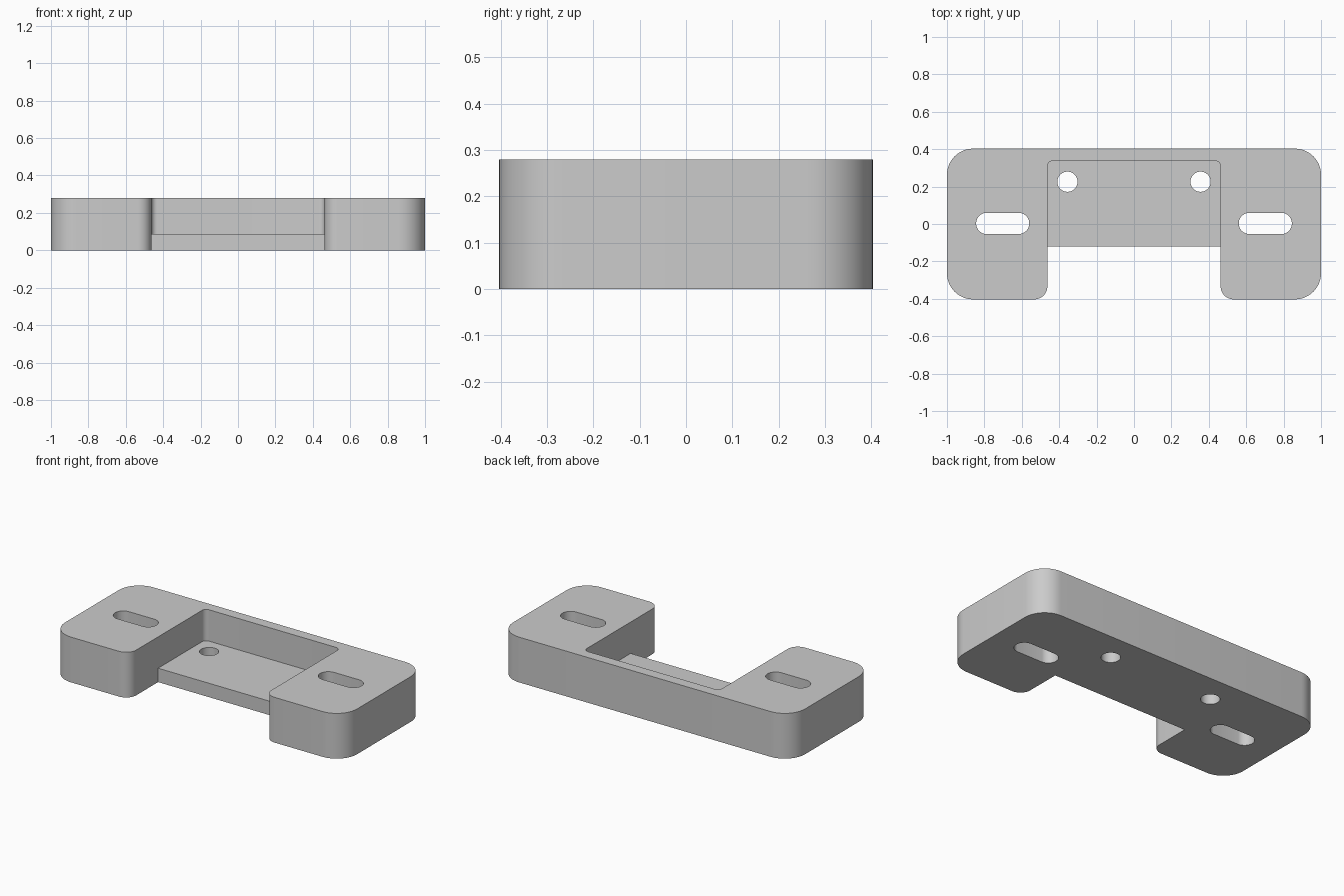
import bpy, bmesh, math
from mathutils import Vector

if "Cube" in bpy.data.objects:
    bpy.data.objects.remove(bpy.data.objects["Cube"])

HEIGHT, FLOOR = 0.28, 0.086
HALF_X, HALF_Y = 1.0, 0.403
POCKET_X, POCKET_BACK, FLOOR_FRONT = 0.463, 0.338, -0.12


def rounded(corners, steps=12):
    """Open path through (x, y, radius) right-angle corners, filleted."""
    path = []
    for i, (x, y, radius) in enumerate(corners):
        p = Vector((x, y))
        if radius == 0:
            path.append(p)
            continue
        d1 = (p - Vector(corners[i - 1][:2])).normalized()
        d2 = (Vector(corners[i + 1][:2]) - p).normalized()
        centre = p + (d2 - d1) * radius
        for k in range(steps + 1):
            a = math.pi / 2 * k / steps
            path.append(centre + (d1 * math.sin(a) - d2 * math.cos(a)) * radius)
    return path


def opening(x, y, radius, half_length, steps=48):
    """Clockwise round hole, or a slot stretched along x."""
    path = []
    for i in range(steps):
        a = -2 * math.pi * (i + 0.5) / steps
        shift = math.copysign(half_length, math.cos(a))
        path.append(Vector((x + shift + radius * math.cos(a),
                            y + radius * math.sin(a))))
    return path


def wall(bm, path, z0, z1, closed=False):
    """Vertical strip of quads along a path, solid on its left."""
    if closed:
        path = path + path[:1]
    for a, b in zip(path, path[1:]):
        bm.faces.new([bm.verts.new((p.x, p.y, z))
                      for p, z in ((a, z0), (b, z0), (b, z1), (a, z1))])


def cap(bm, loops, z, up):
    """Flat face at height z bounded by an outline and its openings."""
    edges = []
    for loop in loops:
        verts = [bm.verts.new((p.x, p.y, z)) for p in loop]
        edges += [bm.edges.new((verts[i - 1], verts[i])) for i in range(len(verts))]
    filled = bmesh.ops.triangle_fill(bm, edges=edges, use_beauty=True,
                                     normal=(0, 0, 1))["geom"]
    for face in filled:
        if isinstance(face, bmesh.types.BMFace):
            face.normal_update()
            if (face.normal.z > 0) != up:
                face.normal_flip()


# Outlines: around the outside and legs, then around the pocket
outside = rounded([(POCKET_X, FLOOR_FRONT, 0), (POCKET_X, -HALF_Y, 0.07),
                   (HALF_X, -HALF_Y, 0.14), (HALF_X, HALF_Y, 0.14),
                   (-HALF_X, HALF_Y, 0.14), (-HALF_X, -HALF_Y, 0.14),
                   (-POCKET_X, -HALF_Y, 0.07), (-POCKET_X, FLOOR_FRONT, 0)])
pocket = rounded([(-POCKET_X, FLOOR_FRONT, 0), (-POCKET_X, POCKET_BACK, 0.03),
                  (POCKET_X, POCKET_BACK, 0.03), (POCKET_X, FLOOR_FRONT, 0)])
slots = [opening(side * 0.702, 0.003, 0.057, 0.085) for side in (-1, 1)]
holes = [opening(side * 0.356, 0.226, 0.054, 0) for side in (-1, 1)]

bm = bmesh.new()
# Upright faces
wall(bm, outside, 0, HEIGHT)
wall(bm, pocket, FLOOR, HEIGHT)
wall(bm, [outside[-1], outside[0]], 0, FLOOR)
for slot in slots:
    wall(bm, slot, 0, HEIGHT, closed=True)
for hole in holes:
    wall(bm, hole, 0, FLOOR, closed=True)
# Underside, top and pocket floor
cap(bm, [outside] + slots + holes, 0, up=False)
cap(bm, [outside + pocket[1:-1]] + slots, HEIGHT, up=True)
cap(bm, [pocket] + holes, FLOOR, up=True)
bmesh.ops.remove_doubles(bm, verts=bm.verts, dist=0.0001)

mesh = bpy.data.meshes.new("mounting_bracket")
bm.to_mesh(mesh)
bm.free()
body = bpy.data.objects.new("mounting_bracket", mesh)
bpy.context.collection.objects.link(body)

# Grey finish
grey = bpy.data.materials.new("plain_grey")
grey.use_nodes = True
colour = (0.6, 0.6, 0.6, 1)
grey.diffuse_color = colour
grey.node_tree.nodes["Principled BSDF"].inputs["Base Color"].default_value = colour
mesh.materials.append(grey)

bpy.ops.object.select_all(action="DESELECT")
body.select_set(True)
bpy.context.view_layer.objects.active = body
bpy.ops.object.shade_smooth_by_angle(angle=math.radians(30))
